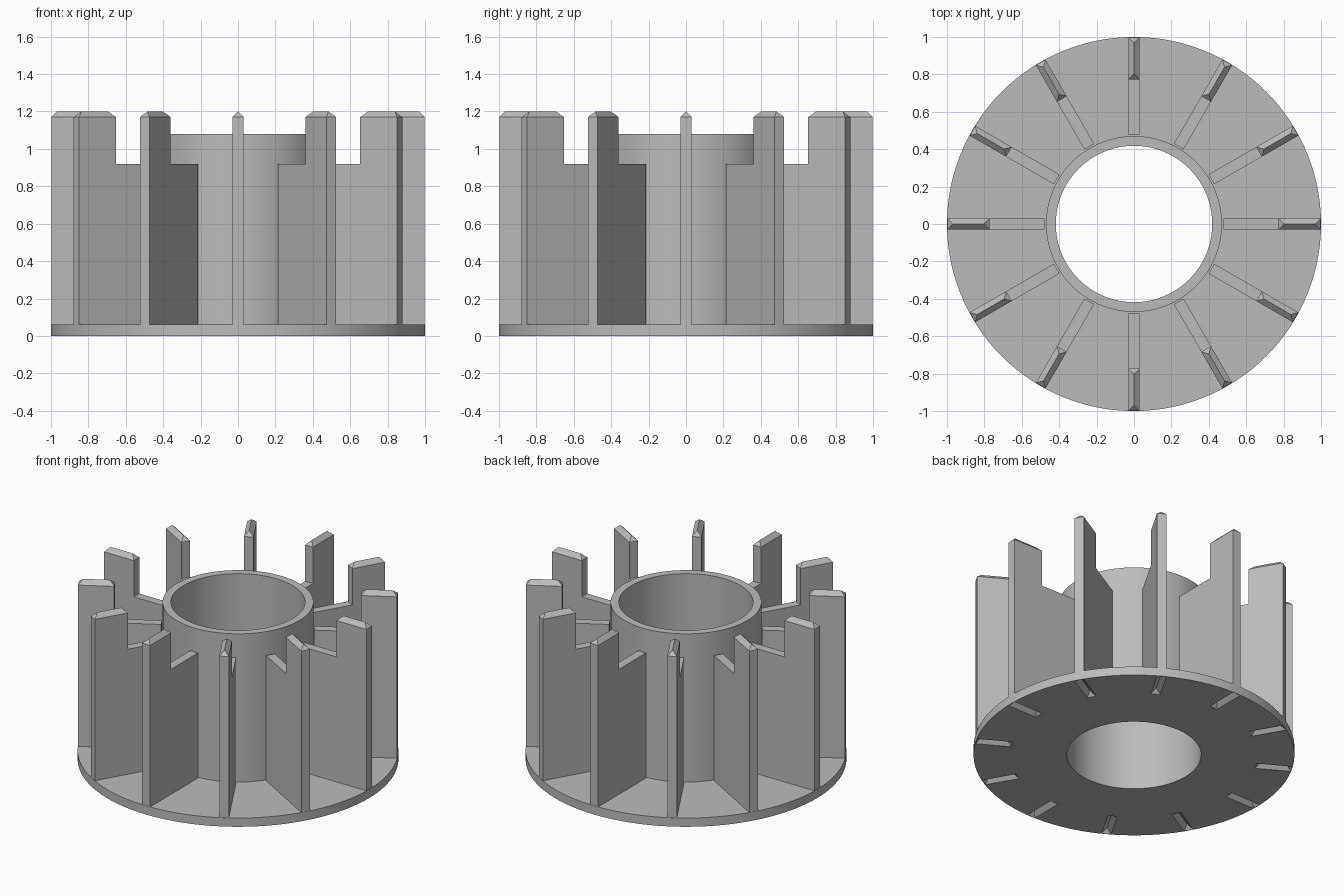
import bpy, bmesh
from math import radians
from mathutils import Matrix, Vector

FINS, HALF, BEV = 12, 0.03, 0.03
FIN_IN, TAB_IN, FIN_OUT = 0.478, 0.772, 0.998
BASE_Z, LEDGE_Z, TAB_Z = 0.06, 0.92, 1.17

cube = bpy.data.objects.get("Cube")
if cube:
    bpy.data.objects.remove(cube)

grey = bpy.data.materials.new("plain grey")
grey.use_nodes = True
colour = (0.5, 0.5, 0.5, 1)
grey.diffuse_color = colour
grey.node_tree.nodes["Principled BSDF"].inputs["Base Color"].default_value = colour


def to_object(name, bm):
    bmesh.ops.recalc_face_normals(bm, faces=bm.faces)
    mesh = bpy.data.meshes.new(name)
    bm.to_mesh(mesh)
    bm.free()
    mesh.materials.append(grey)
    obj = bpy.data.objects.new(name, mesh)
    bpy.context.collection.objects.link(obj)
    return obj


def hip(bm, z, r_in, r_out):
    """Closed hipped wedge with a radial ridge, rising from height z."""
    rect = [bm.verts.new((x, y, z)) for x, y in
            ((r_in, -HALF), (r_out, -HALF), (r_out, HALF), (r_in, HALF))]
    a = bm.verts.new((r_in + BEV, 0, z + BEV))
    b = bm.verts.new((r_out - BEV, 0, z + BEV))
    p, q, r, s = rect
    for face in ((p, q, b, a), (q, r, b), (r, s, a, b), (s, p, a)):
        bm.faces.new(face)
    return rect


def spun(name, build):
    """Build one radial part and repeat it around the axis."""
    bm = bmesh.new()
    build(bm)
    part = bm.verts[:] + bm.edges[:] + bm.faces[:]
    for i in range(1, FINS):
        copy = bmesh.ops.duplicate(bm, geom=part)["geom"]
        verts = [v for v in copy if isinstance(v, bmesh.types.BMVert)]
        bmesh.ops.rotate(bm, verts=verts, cent=(0, 0, 0),
                         matrix=Matrix.Rotation(radians(360 / FINS * i), 3, 'Z'))
    return to_object(name, bm)


def fin(bm):
    # L-shaped plate whose tall outer tab ends in a hipped ridge
    outline = [(FIN_IN, BASE_Z - 0.01), (FIN_OUT, BASE_Z - 0.01), (FIN_OUT, TAB_Z),
               (TAB_IN, TAB_Z), (TAB_IN, LEDGE_Z), (FIN_IN, LEDGE_Z)]
    sides = [[bm.verts.new((r, y, z)) for r, z in outline] for y in (-HALF, HALF)]
    for side in sides:
        bm.faces.new(side)
    for i in range(len(outline)):
        j = (i + 1) % len(outline)
        if i != 2:  # the tab top is closed by the ridge
            bm.faces.new((sides[0][i], sides[0][j], sides[1][j], sides[1][i]))
    hip(bm, TAB_Z, TAB_IN, FIN_OUT)
    bmesh.ops.remove_doubles(bm, verts=bm.verts, dist=1e-5)


def groove(bm):
    # ridge-shaped cutter, extended below the disc
    rect = hip(bm, 0, TAB_IN, FIN_OUT - 0.001)
    low = [bm.verts.new(v.co - Vector((0, 0, BEV))) for v in rect]
    for i in range(4):
        j = (i + 1) % 4
        bm.faces.new((rect[i], rect[j], low[j], low[i]))
    bm.faces.new(low)


# Disc and hollow hub, turned from one profile
bm = bmesh.new()
profile = [(0.418, 0), (1, 0), (1, BASE_Z), (0.47, BASE_Z), (0.47, 1.08), (0.418, 1.08)]
ring = [bm.verts.new((r, 0, z)) for r, z in profile]
edges = [bm.edges.new((ring[i], ring[(i + 1) % len(ring)])) for i in range(len(ring))]
bmesh.ops.spin(bm, geom=ring + edges, cent=(0, 0, 0), axis=(0, 0, 1),
               angle=radians(360), steps=120, use_merge=True)
bmesh.ops.remove_doubles(bm, verts=bm.verts, dist=1e-5)
hub = to_object("base_disc_and_hub", bm)

# Grooves under the disc that receive the ridges when stacked
cutter = spun("groove_cutter", groove)
cutter.hide_render = True
cutter.hide_viewport = True
cut = hub.modifiers.new("grooves", 'BOOLEAN')
cut.operation = 'DIFFERENCE'
cut.solver = 'EXACT'
cut.object = cutter

fins = spun("radial_fins", fin)

# Smooth the turned walls, keep corners sharp
bpy.ops.object.select_all(action='DESELECT')
hub.select_set(True)
bpy.context.view_layer.objects.active = hub
bpy.ops.object.modifier_apply(modifier=cut.name)
bpy.ops.object.shade_smooth_by_angle(angle=radians(20))
bpy.data.objects.remove(cutter)
